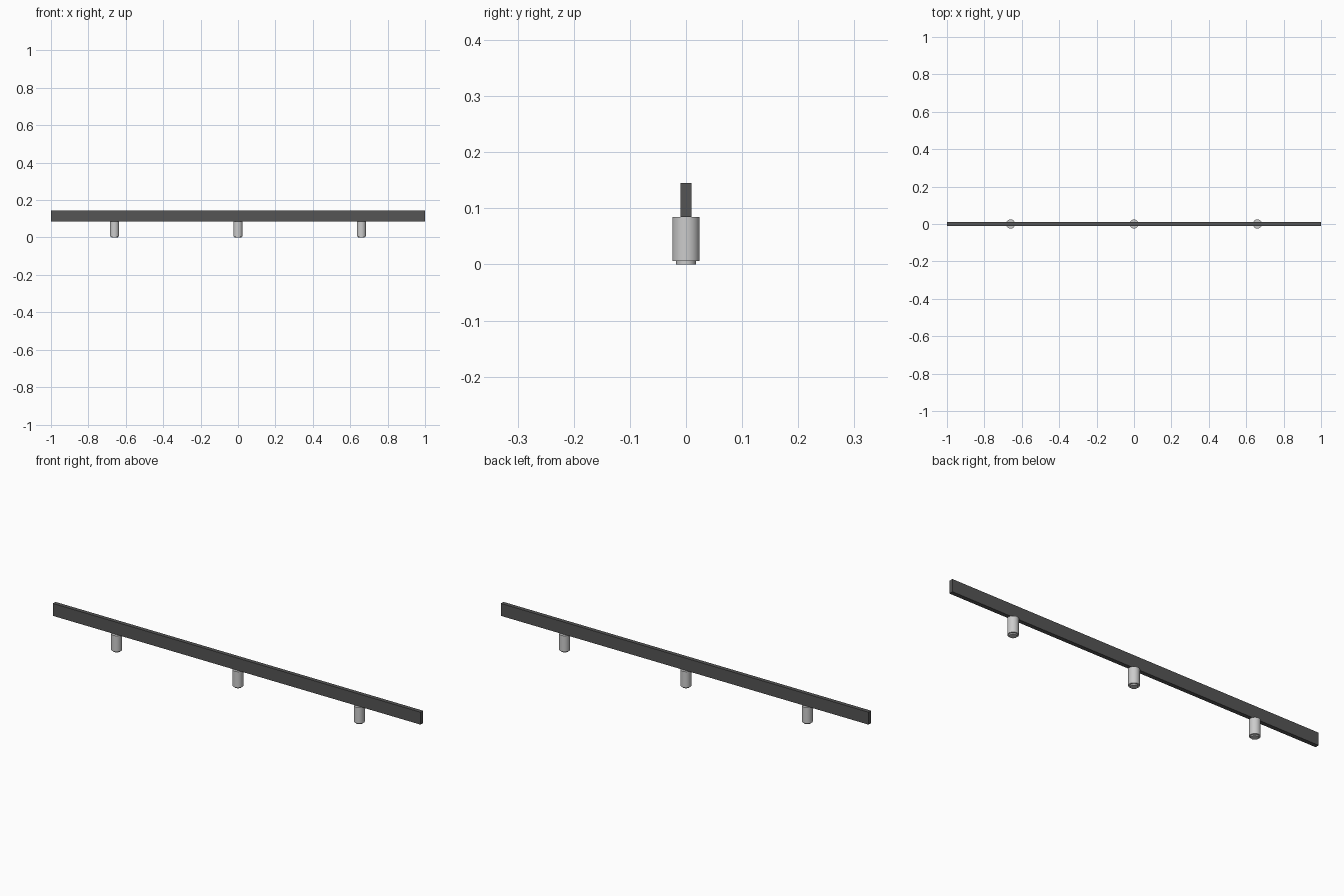
import bpy

if "Cube" in bpy.data.objects:
    bpy.data.objects.remove(bpy.data.objects["Cube"])

dark = bpy.data.materials.new("dark_metal")
dark.diffuse_color = (0.09, 0.09, 0.09, 1)
dark.use_nodes = True
dark.node_tree.nodes["Principled BSDF"].inputs["Base Color"].default_value = dark.diffuse_color


def cylinder(name, x, radius, z0, z1):
    bpy.ops.mesh.primitive_cylinder_add(vertices=32, radius=radius, depth=z1 - z0,
                                        location=(x, 0, (z0 + z1) / 2))
    ob = bpy.context.object
    ob.name = name
    bpy.ops.object.shade_smooth_by_angle()
    return ob


# Long flat rail
bpy.ops.mesh.primitive_cube_add(size=1, location=(0, 0, 0.115))
rail = bpy.context.object
rail.name = "rail"
rail.scale = (2, 0.02, 0.061)
bpy.ops.object.transform_apply(location=False, rotation=False, scale=True)
rail.data.materials.append(dark)

# Three standoff posts, each with a narrower foot underneath
for side, x in (("left", -0.66), ("middle", 0), ("right", 0.66)):
    cylinder(side + "_post", x, 0.0245, 0.006, 0.0845)
    cylinder(side + "_foot", x, 0.0175, 0, 0.006)
